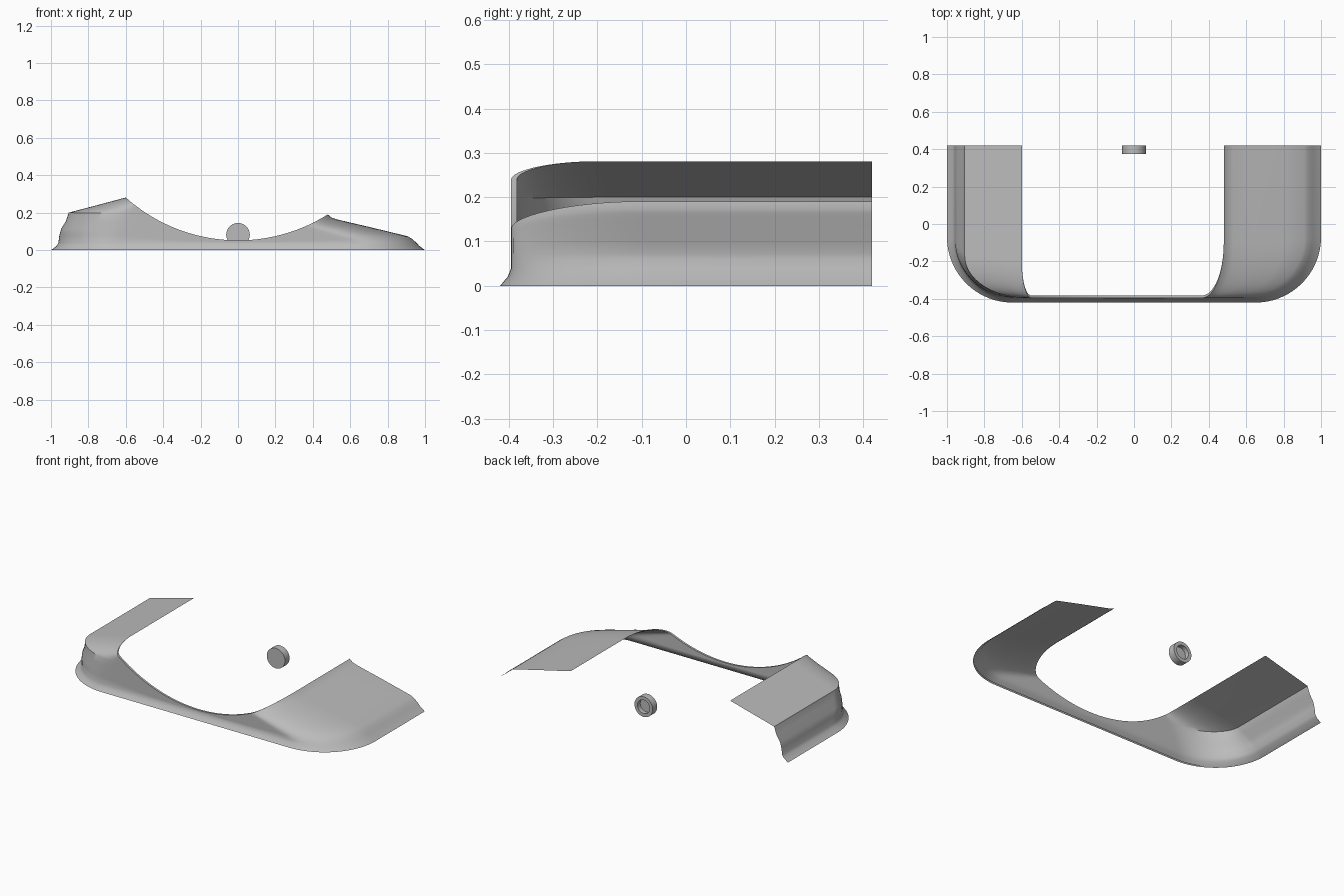
import bpy
import bmesh
import math

cube = bpy.data.objects.get("Cube")
if cube:
    bpy.data.objects.remove(cube, do_unlink=True)

grey = bpy.data.materials.new("plain grey")
grey.use_nodes = True
grey.diffuse_color = (0.5, 0.5, 0.5, 1)
grey.node_tree.nodes["Principled BSDF"].inputs["Base Color"].default_value = (0.5, 0.5, 0.5, 1)

BACK, FRONT, LIP_TOP, WALL = 0.42, -0.395, 0.04, 0.013
STEPS = 18

# Cross-sections of the two legs: (distance from the middle, height)
RIGHT_LEG = [(1, 0), (.97, .022), (.96, .04), (.955, .08), (.945, .115), (.92, .155),
             (.905, .2), (.85, .215), (.78, .233), (.72, .249), (.66, .265), (.6, .281)]
LEFT_LEG = [(1, 0), (.97, .022), (.953, .04), (.93, .06), (.91, .073), (.8, .1),
            (.7, .124), (.64, .138), (.58, .152), (.53, .164), (.5, .174), (.48, .191)]
# Share of the front wall height reached by each level above the lip
SHARE = [0, 0, 0, .2, .35, .54, .78, .82, .86, .9, .95, 1]
LIP = [(-.42, 0), (-.403, .02), (FRONT, LIP_TOP)]


def lerp(a, b, t):
    return a + (b - a) * t


def dip(x):
    """Height of the round scoop cut through the front wall."""
    return 0.052 + 0.9 - math.sqrt(0.81 - x * x)


def column(leg, side, inner_x, inner_y, angle, along):
    """One cross-section: leg (angle 0), corner, then front wall (along 0 to 1)."""
    c, s = math.cos(angle), math.sin(angle)
    points = []
    for k, (leg_x, leg_z) in enumerate(leg):
        share = SHARE[k]
        end_x = lerp(0.65, inner_x, share) * (1 - along)
        if k < len(LIP):
            front_y, front_z = LIP[k]
        else:
            front_y = FRONT
            front_z = lerp(LIP_TOP, dip(inner_x * (1 - along)), share)
        x = lerp(end_x, leg_x, c)
        y = lerp(lerp(-0.07, inner_y, share), front_y, s)
        z = dip(x) if share == 1 else lerp(front_z, leg_z, c)
        points.append((side * x, y, z))
    # Inner skin, folded back down behind the cut edge
    inner = [(x, y + WALL * s, z) for x, y, z in reversed(points)]
    return points + inner, s


def half(leg, side, inner_x, inner_y):
    args = (leg, side, inner_x, inner_y)
    corner = [column(*args, math.pi / 2 * i / STEPS, 0) for i in range(STEPS + 1)]
    front = [column(*args, math.pi / 2, i / STEPS) for i in range(1, STEPS + 1)]
    first, s = corner[0]
    back = ([(x, BACK, z) for x, y, z in first], s)
    return [back] + corner + front


def build(name, bm):
    mesh = bpy.data.meshes.new(name)
    bm.to_mesh(mesh)
    bm.free()
    mesh.materials.append(grey)
    obj = bpy.data.objects.new(name, mesh)
    bpy.context.collection.objects.link(obj)
    bpy.ops.object.select_all(action="DESELECT")
    obj.select_set(True)
    bpy.context.view_layer.objects.active = obj
    bpy.ops.object.shade_smooth_by_angle(angle=math.radians(32))
    return obj


# Wraparound shell: right leg, front wall, left leg
columns = half(RIGHT_LEG, -1, 0.55, -0.2) + half(LEFT_LEG, 1, 0.365, -0.1)[::-1][1:]
bm = bmesh.new()
grid = [[bm.verts.new(p) for p in points] for points, s in columns]
outer = len(SHARE)
for i in range(len(grid) - 1):
    a, b = grid[i], grid[i + 1]
    thick = min(columns[i][1], columns[i + 1][1]) > 0.08
    for k in range(len(a) - 1):
        if k < outer - 1 or thick:
            bm.faces.new((a[k], b[k], b[k + 1], a[k + 1]))
loose = [v for v in bm.verts if not v.link_faces]
bmesh.ops.delete(bm, geom=loose, context="VERTS")
build("wraparound_shell", bm)

# Round button with a recessed back
bm = bmesh.new()
SIDES = 48
rings = []
for radius, y in [(.063, .375), (.063, BACK), (.042, BACK), (.042, .393)]:
    rings.append([bm.verts.new((radius * math.cos(math.tau * i / SIDES), y,
                                0.082 + radius * math.sin(math.tau * i / SIDES)))
                  for i in range(SIDES)])
for a, b in zip(rings, rings[1:]):
    for i in range(SIDES):
        j = (i + 1) % SIDES
        bm.faces.new((a[i], a[j], b[j], b[i]))
bm.faces.new(rings[0])
bm.faces.new(rings[-1])
bmesh.ops.recalc_face_normals(bm, faces=bm.faces)
build("round_button", bm)
